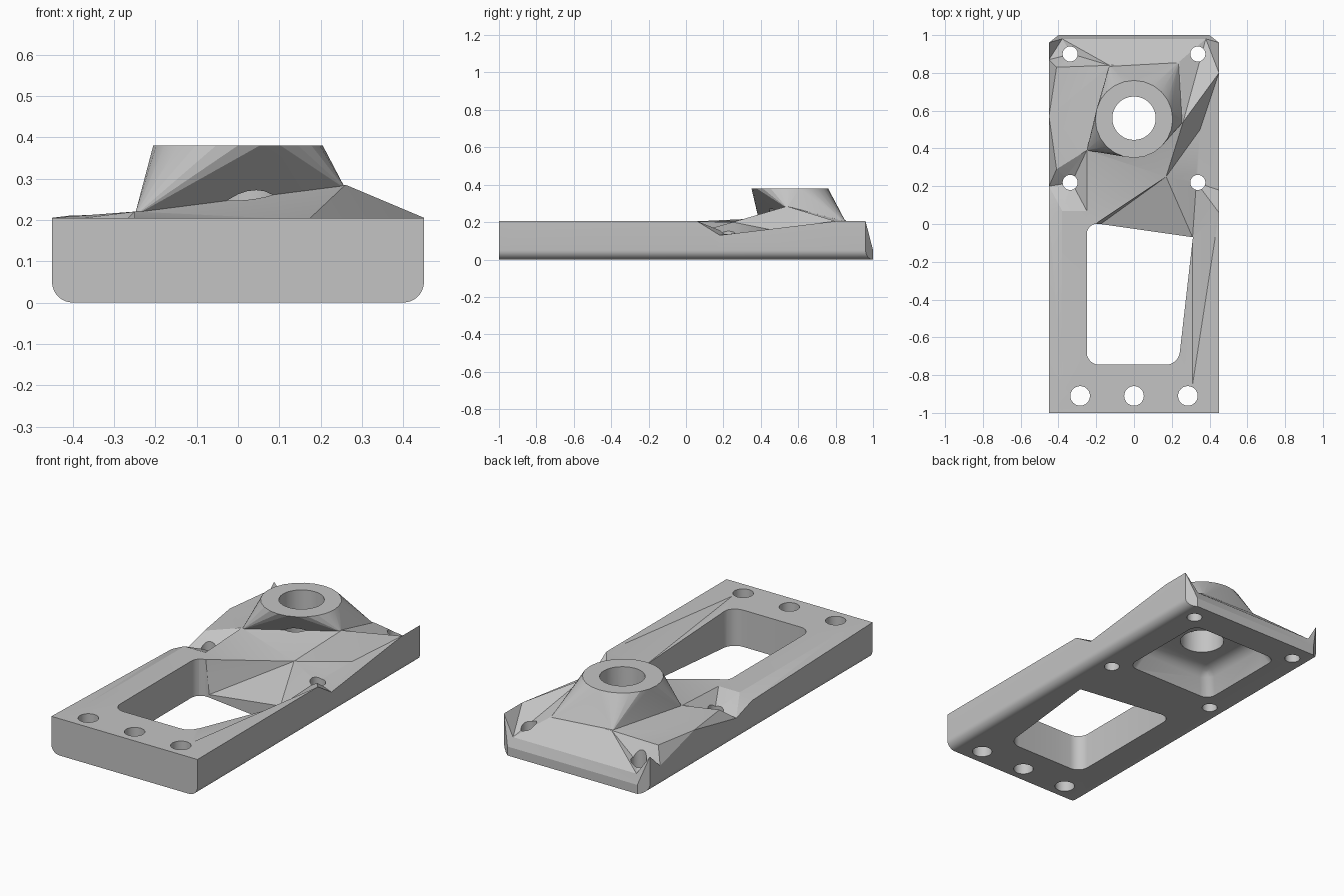
import bpy, bmesh, math
from mathutils import Vector, geometry

if "Cube" in bpy.data.objects:
    bpy.data.objects.remove(bpy.data.objects["Cube"], do_unlink=True)

grey = bpy.data.materials.new("machined_grey")
grey.use_nodes = True
grey.diffuse_color = (0.55, 0.55, 0.55, 1)
grey.node_tree.nodes["Principled BSDF"].inputs["Base Color"].default_value = grey.diffuse_color


def make_object(name, bm):
    bmesh.ops.recalc_face_normals(bm, faces=bm.faces)
    mesh = bpy.data.meshes.new(name)
    bm.to_mesh(mesh)
    bm.free()
    mesh.materials.append(grey)
    obj = bpy.data.objects.new(name, mesh)
    bpy.context.collection.objects.link(obj)
    return obj


def combine(target, tool, operation):
    """Apply one boolean and remove the helper."""
    tool.hide_render = True
    bpy.context.view_layer.objects.active = target
    mod = target.modifiers.new("cut", "BOOLEAN")
    mod.operation, mod.object, mod.solver = operation, tool, "EXACT"
    bpy.ops.object.modifier_apply(modifier=mod.name)
    bpy.data.objects.remove(tool, do_unlink=True)


def prism(bottom, top, low, high):
    bm = bmesh.new()
    a = [bm.verts.new((x, y, low)) for x, y in bottom]
    b = [bm.verts.new((x, y, high)) for x, y in top]
    bm.faces.new(a[::-1])
    bm.faces.new(b)
    for i in range(len(a)):
        j = (i + 1) % len(a)
        bm.faces.new((a[i], a[j], b[j], b[i]))
    return bm


def bevel(bm, rule, radius, segments):
    edges = [e for e in bm.edges if rule(*(v.co for v in e.verts))]
    bmesh.ops.bevel(bm, geom=edges, offset=radius, segments=segments,
                    profile=0.5, affect="EDGES")


def circle(x, y, r, n):
    return [(x + r * math.cos(math.tau * i / n), y + r * math.sin(math.tau * i / n))
            for i in range(n)]


def rectangle(x, front, back):
    return [(-x, front), (x, front), (x, back), (-x, back)]


def drill(target, x, y, r, n=24):
    ring = circle(x, y, r, n)
    combine(target, make_object("drill", prism(ring, ring, -1, 1)), "DIFFERENCE")


# Faceted top surface: named landmark points
T = 0.205
points = {
    "front_l": (-.45, -1, T), "front_r": (.45, -1, T),
    "rail_l": (-.45, .06, .175), "rail_r": (.45, .06, T),
    "ridge_l": (-.385, -.8, T), "ridge_r": (.31, -.85, T),
    "notch_l": (-.45, .2, .13), "notch_r": (.45, .18, .13),
    "shoulder_l": (-.45, .57, T), "shoulder_r": (.45, .8, T),
    "dip_l": (-.45, .87, .12), "valley_r": (.35, .5, .15),
    "spike_l": (-.45, .96, T), "spike_r": (.45, .96, T),
    "corner_l": (-.4, 1, .05), "corner_r": (.4, 1, .05),
    "edge_l": (-.38, .98, .1), "edge_r": (.38, .98, .1),
    "boss_a": (-.25, .39, .22), "boss_f": (.26, .54, .285),
    "boss_h": (.24, .86, .2), "boss_g": (-.13, .84, .22),
    "window_bl": (-.25, -.7, T), "window_br": (.24, -.7, T),
    "window_tl": (-.25, -.05, T), "window_tr": (.31, -.07, .11),
    "ledge_top": (-.19, .01, T), "ledge_low": (-.19, -.01, .01),
    "crest": (.17, .25, .2),
    "post_l": (-.41, .29, .2), "step_l": (-.38, .07, T), "step_m": (-.25, .07, T),
    "seat_l": (-.33, .22, .14), "seat_r": (.33, .22, .14),
    "peak_l": (-.41, .83, .21), "pad_l": (-.33, .9, .12),
}
base = ["boss_a", "boss_f", "boss_h", "boss_g"]
creases = list(zip(base, base[1:] + base[:1])) + [
    ("ledge_low", "window_tr"), ("ledge_low", "crest"), ("ledge_top", "crest"),
    ("ledge_top", "window_tl"), ("window_tl", "window_bl"),
    ("window_tr", "window_br"), ("window_tr", "ridge_r"), ("window_tr", "crest"),
    ("ridge_l", "step_l"), ("ridge_l", "front_l"), ("boss_a", "crest"),
    ("boss_f", "crest"), ("boss_g", "shoulder_l"),
    ("boss_a", "step_m"), ("boss_f", "edge_r"),
    ("boss_g", "edge_l"), ("ledge_top", "step_m")]
names = list(points)
flat, _, tris, origin, _, _ = geometry.delaunay_2d_cdt(
    [Vector(p[:2]) for p in points.values()],
    [(names.index(a), names.index(b)) for a, b in creases], [], 0, 0.0001)
bm = bmesh.new()
verts = []
for p, src in zip(flat, origin):
    near = names[src[0]] if src else min(
        names, key=lambda n: (Vector(points[n][:2]) - p).length)
    verts.append(bm.verts.new((p.x, p.y, points[near][2])))
for t in tris:
    bm.faces.new([verts[i] for i in t])
new = bmesh.ops.extrude_face_region(bm, geom=bm.faces[:], use_keep_orig=True)["geom"]
for v in new:
    if isinstance(v, bmesh.types.BMVert):
        v.co.z = 0
plate = make_object("mounting_plate", bm)

# Rounded lower long edges
outline = rectangle(.45, -1.2, 1.2)
bm = prism(outline, outline, 0, 1)
bevel(bm, lambda a, b: a.z + b.z < .01 and abs(a.x - b.x) < .01, .05, 8)
combine(plate, make_object("envelope", bm), "INTERSECT")

# Boss: hull of a round top and an irregular base, undercut at the front
bm = bmesh.new()
for x, y in circle(0, .555, .205, 24):
    bm.verts.new((x, y, .38))
for n in base:
    x, y, z = points[n]
    bm.verts.new((x, y, z - .01))
hull = bmesh.ops.convex_hull(bm, input=bm.verts[:])
loose = {g for g in hull["geom_interior"] if isinstance(g, bmesh.types.BMVert)}
bmesh.ops.delete(bm, geom=list(loose), context="VERTS")
combine(plate, make_object("boss", bm), "UNION")

# Large window with rounded corners
outline = [(-.25, -.745), (.235, -.745), (.312, -.07), (-.25, .01)]
bm = prism(outline, outline, -1, 1)
bevel(bm, lambda a, b: abs(a.z - b.z) > 1 and a.x < .3, .065, 6)
combine(plate, make_object("window", bm), "DIFFERENCE")

# Tapered pocket in the underside
bm = prism(rectangle(.28, .28, .84), rectangle(.22, .34, .78), -.01, .13)
bevel(bm, lambda a, b: a.z + b.z > .05, .05, 5)
combine(plate, make_object("pocket", bm), "DIFFERENCE")

# Bore and bolt holes
drill(plate, 0, .56, .115, 32)
for x in (-.285, 0, .285):
    drill(plate, x, -.91, .052)
for x in (-.338, .338):
    for y in (.22, .9):
        drill(plate, x, y, .04)

bpy.ops.object.select_all(action="DESELECT")
plate.select_set(True)
bpy.context.view_layer.objects.active = plate
bpy.ops.object.shade_smooth_by_angle(angle=math.radians(17))
